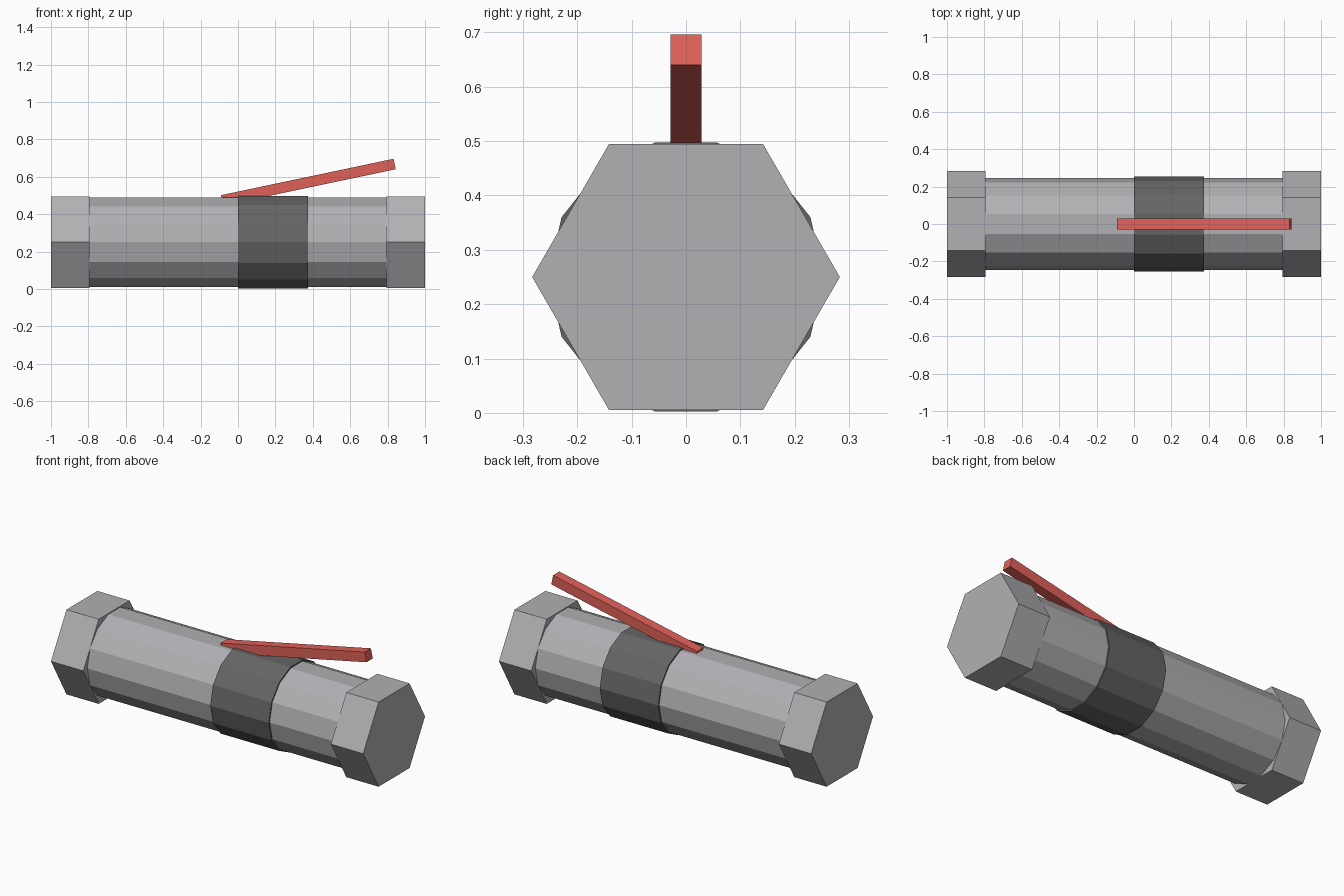
import bpy, math

if "Cube" in bpy.data.objects:
    bpy.data.objects.remove(bpy.data.objects["Cube"])

MID_Z = 0.25


def material(name, rgb):
    m = bpy.data.materials.new(name)
    m.diffuse_color = (*rgb, 1)
    m.use_nodes = True
    m.node_tree.nodes["Principled BSDF"].inputs["Base Color"].default_value = m.diffuse_color
    return m


def prism(name, sides, radius, x0, x1, mat):
    """Flat-shaded prism along x, corners on +y / -y and a flat facet on top."""
    bpy.ops.mesh.primitive_cylinder_add(
        vertices=sides, radius=radius, depth=x1 - x0,
        location=((x0 + x1) / 2, 0, MID_Z), rotation=(0, math.pi / 2, 0))
    ob = bpy.context.object
    ob.name = name
    ob.data.materials.append(mat)


grey = material("metal_grey", (0.44, 0.44, 0.46))
dark = material("dark_grey", (0.13, 0.13, 0.13))
red = material("red", (0.75, 0.12, 0.10))

# Pipe body and the wrapped band
prism("pipe_body", 14, 0.246, -0.793, 0.793, grey)
prism("band", 14, 0.254, 0.0, 0.375, dark)

# Hexagonal end caps
prism("left_cap", 6, 0.283, -1.0, -0.793, grey)
prism("right_cap", 6, 0.283, 0.793, 1.0, grey)

# Tilted fuse, its lower end sunk into the body
bpy.ops.mesh.primitive_cube_add(
    size=1, location=(0.376, 0, 0.571), rotation=(0, -math.radians(11.9), 0))
fuse = bpy.context.object
fuse.name = "fuse"
fuse.scale = (0.943, 0.057, 0.057)
fuse.data.materials.append(red)
